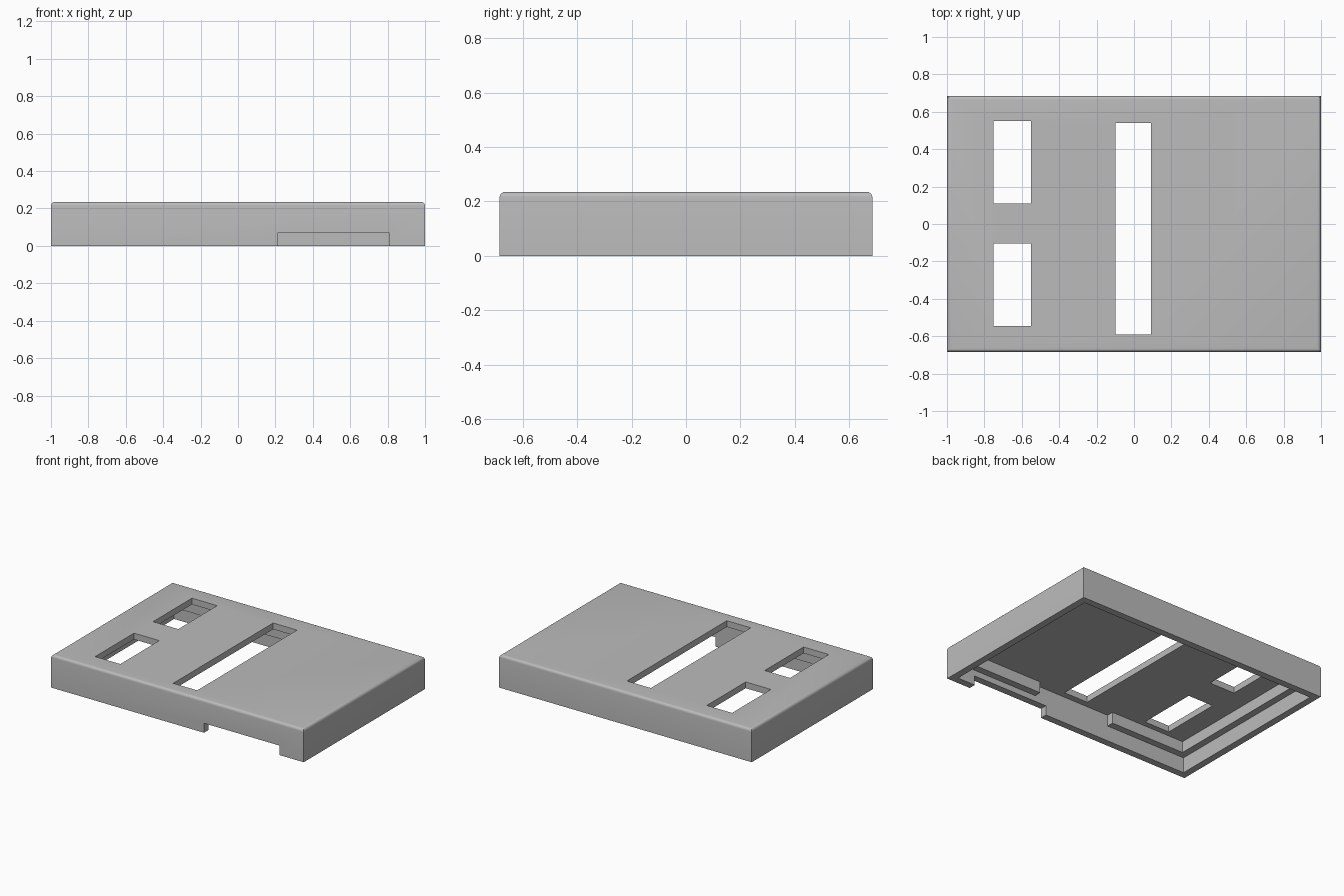
import bpy
import bmesh
from mathutils import Vector

cube = bpy.data.objects.get("Cube")
if cube:
    bpy.data.objects.remove(cube, do_unlink=True)

W, D, H = 1.0, 0.685, 0.235      # half width, half depth, height
WALL, RIDGE = 0.05, 0.10         # insets of the two cavity steps
LEDGE_Z, CEILING_Z = 0.11, 0.19

grey = bpy.data.materials.new("plain grey")
grey.use_nodes = True
grey.diffuse_color = (0.5, 0.5, 0.5, 1)
grey.node_tree.nodes["Principled BSDF"].inputs["Base Color"].default_value = (0.5, 0.5, 0.5, 1)


def box(name, x0, x1, y0, y1, z0, z1, round_top=0):
    """Axis-aligned box, with its top edges rounded if asked."""
    bm = bmesh.new()
    bmesh.ops.create_cube(bm, size=1)
    lo, hi = Vector((x0, y0, z0)), Vector((x1, y1, z1))
    for v in bm.verts:
        v.co = Vector([hi[i] if v.co[i] > 0 else lo[i] for i in range(3)])
    if round_top:
        top = [e for e in bm.edges if all(v.co.z == hi.z for v in e.verts)]
        bmesh.ops.bevel(bm, geom=top, offset=round_top, segments=5,
                        profile=0.5, affect='EDGES')
    mesh = bpy.data.meshes.new(name)
    bm.to_mesh(mesh)
    bm.free()
    mesh.materials.append(grey)
    obj = bpy.data.objects.new(name, mesh)
    bpy.context.collection.objects.link(obj)
    return obj


def inset_box(name, inset, z1):
    return box(name, inset - W, W - inset, inset - D, D - inset, -0.1, z1)


# Solid cover with rounded top edges
cover = box("cover", -W, W, -D, D, 0, H, round_top=0.02)

# Stepped hollow, gap in the front ridge, openings and front notch
cutters = [
    inset_box("lower_hollow", WALL, LEDGE_Z),
    inset_box("upper_hollow", RIDGE, CEILING_Z),
    box("ridge_gap", -0.31, 0.30, WALL - D, -0.4, 0.05, CEILING_Z),
    box("long_slot", -0.10, 0.09, -0.59, 0.54, 0.15, 0.4),
    box("front_window", -0.75, -0.55, -0.545, -0.105, 0.15, 0.4),
    box("back_window", -0.75, -0.55, 0.11, 0.55, 0.15, 0.4),
    box("front_notch", 0.21, 0.81, -0.8, -0.6, -0.1, 0.068),
]
for cutter in cutters:
    mod = cover.modifiers.new(cutter.name, 'BOOLEAN')
    mod.operation = 'DIFFERENCE'
    mod.solver = 'EXACT'
    mod.object = cutter

# Apply the cuts and drop the cutters
bpy.context.view_layer.objects.active = cover
for mod in list(cover.modifiers):
    bpy.ops.object.modifier_apply(modifier=mod.name)
for cutter in cutters:
    bpy.data.objects.remove(cutter, do_unlink=True)

bpy.ops.object.select_all(action='DESELECT')
cover.select_set(True)
bpy.ops.object.shade_smooth_by_angle()
